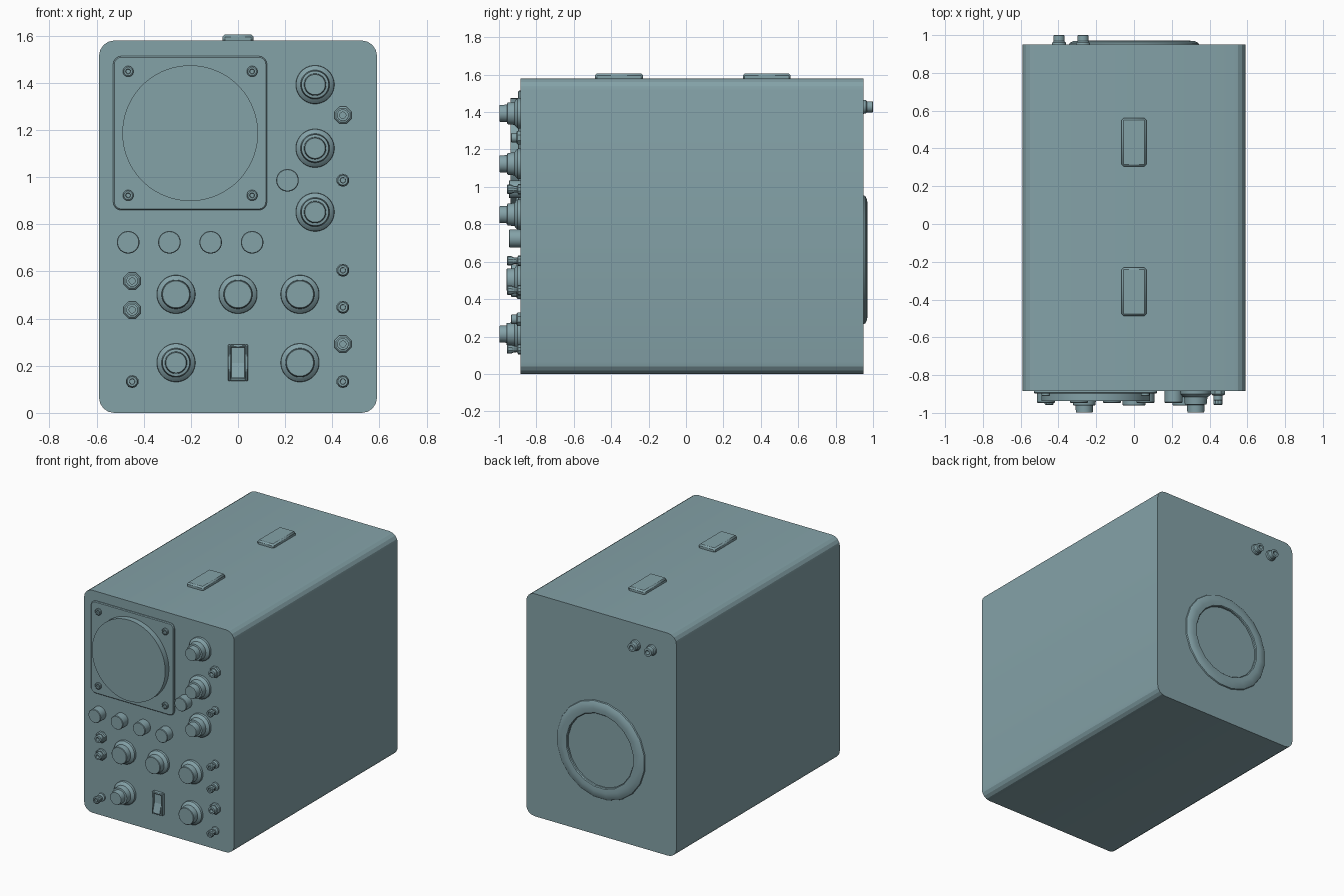
import bpy, bmesh, math

if "Cube" in bpy.data.objects:
    bpy.data.objects.remove(bpy.data.objects["Cube"])

FRONT, BACK = -0.885, 0.95

# One grey-green paint for everything
paint = bpy.data.materials.new("grey_green_paint")
paint.diffuse_color = (0.23, 0.36, 0.39, 1)
paint.use_nodes = True
paint.node_tree.nodes["Principled BSDF"].inputs["Base Color"].default_value = paint.diffuse_color


def finish(name, bm, bevel=0.0, segments=1, angle=30):
    bmesh.ops.recalc_face_normals(bm, faces=bm.faces)
    mesh = bpy.data.meshes.new(name)
    bm.to_mesh(mesh)
    bm.free()
    mesh.materials.append(paint)
    ob = bpy.data.objects.new(name, mesh)
    bpy.context.collection.objects.link(ob)
    bpy.ops.object.select_all(action='DESELECT')
    ob.select_set(True)
    bpy.context.view_layer.objects.active = ob
    bpy.ops.object.shade_smooth_by_angle(angle=math.radians(angle))
    if bevel:
        mod = ob.modifiers.new("Bevel", 'BEVEL')
        mod.width = bevel
        mod.segments = segments
        mod.limit_method = 'ANGLE'
        mod.angle_limit = math.radians(40)
    return ob


def lathe(name, x, z, profile, sides=24, y=FRONT, direction=-1, closed=False):
    """Turn (radius, distance) points about an axis along y."""
    bm = bmesh.new()
    rings = []
    for r, d in profile:
        rings.append([bm.verts.new((x + r * math.cos(2 * math.pi * (i + .5) / sides),
                                    y + direction * d,
                                    z + r * math.sin(2 * math.pi * (i + .5) / sides)))
                      for i in range(sides)])
    pairs = list(zip(rings, rings[1:]))
    if closed:
        pairs.append((rings[-1], rings[0]))
    for a, b in pairs:
        for i in range(sides):
            j = (i + 1) % sides
            bm.faces.new((a[i], a[j], b[j], b[i]))
    if not closed:
        bm.faces.new(rings[0])
        bm.faces.new(rings[-1])
    return finish(name, bm)


def plate(name, x0, x1, z0, z1, radius, y0, y1, bevel=0.0, steps=4, angle=30):
    """Rounded rectangle in xz, extruded from y0 to y1."""
    bm = bmesh.new()
    pts = []
    corners = [(x1 - radius, z1 - radius), (x0 + radius, z1 - radius),
               (x0 + radius, z0 + radius), (x1 - radius, z0 + radius)]
    for q, (cx, cz) in enumerate(corners):
        for k in range(steps + 1):
            a = math.pi / 2 * (q + k / steps)
            pts.append((cx + radius * math.cos(a), cz + radius * math.sin(a)))
    a, b = [[bm.verts.new((px, y, pz)) for px, pz in pts] for y in (y0, y1)]
    bm.faces.new(a)
    bm.faces.new(b)
    for i in range(len(pts)):
        j = (i + 1) % len(pts)
        bm.faces.new((a[i], a[j], b[j], b[i]))
    return finish(name, bm, bevel, angle=angle)


def box(name, x0, x1, y0, y1, z0, z1, bevel=0.0):
    bm = bmesh.new()
    bmesh.ops.create_cube(bm, size=1)
    for v in bm.verts:
        v.co = ((x0 + x1) / 2 + v.co.x * (x1 - x0),
                (y0 + y1) / 2 + v.co.y * (y1 - y0),
                (z0 + z1) / 2 + v.co.z * (z1 - z0))
    return finish(name, bm, bevel)


# Case
plate("case", -0.59, 0.59, 0, 1.58, 0.065, FRONT, BACK, angle=15)

# Screen bezel, round screen and corner screws
plate("screen_bezel", -0.53, 0.123, 0.86, 1.514, 0.035, FRONT + .005, FRONT - 0.012, 0.005)
lathe("screen", -0.203, 1.187, [(.288, 0), (.288, .053)], 64)
screw = [(.023, .005), (.023, .022), (.018, .026), (.011, .026), (.009, .018)]
for x in (-0.466, 0.06):
    for z in (0.923, 1.449):
        lathe("bezel_screw", x, z, screw, 16)

# Tall stepped knobs
tall = [(.082, 0), (.081, .016), (.069, .028), (.062, .032), (.058, .07),
        (.047, .072), (.045, .11), (.043, .113)]
for x, z in ((.327, 1.393), (.327, 1.123), (.327, .852), (-.263, .213)):
    lathe("tall_knob", x, z, tall, 32)

# Short knobs
short = [(.082, 0), (.081, .016), (.069, .028), (.062, .032), (.06, .072), (.057, .075)]
for x, z in ((-.263, .503), (0, .503), (.263, .503), (.263, .213)):
    lathe("short_knob", x, z, short, 32)

# Round buttons
for x, z in ((-.466, .724), (-.291, .724), (-.116, .724), (.06, .724), (.21, .987)):
    lathe("round_button", x, z, [(.048, 0), (.048, .058), (.045, .062)], 32)

# Input sockets: faceted nut and hollow barrel
for x, z in ((.445, 1.263), (.445, .292), (-.449, .56), (-.449, .437)):
    lathe("socket_nut", x, z, [(.039, 0), (.039, .016), (.032, .022)], 8)
    lathe("socket_barrel", x, z, [(.025, .015), (.025, .048), (.022, .05),
                                  (.013, .05), (.013, .025)], 16)

# Terminal posts: collar, waist and flared grip
for x, z in ((.445, .987), (.445, .605), (.445, .448), (.445, .133), (-.449, .133)):
    lathe("terminal_post", x, z, [(.028, 0), (.028, .012), (.017, .018), (.018, .035),
                                  (.025, .05), (.025, .068), (.021, .073),
                                  (.012, .073), (.011, .062)], 10)

# Power switch: frame of four bars and two-way rocker
for s in (-1, 1):
    box("switch_frame_side", *sorted((s * .03, s * .042)), FRONT - .025, FRONT + .005, .135, .29, .003)
    zc = .2125 + s * .0715
    box("switch_frame_end", -.032, .032, FRONT - .025, FRONT + .005, zc - .006, zc + .006, .003)
bm = bmesh.new()
section = [(.147, .034), (.2125, .014), (.278, .01), (.278, -.005), (.147, -.005)]
sides = [[bm.verts.new((x, FRONT - d, z)) for z, d in section] for x in (-.027, .027)]
for f in sides:
    bm.faces.new(f)
for i in range(5):
    j = (i + 1) % 5
    bm.faces.new((sides[0][i], sides[0][j], sides[1][j], sides[1][i]))
finish("switch_rocker", bm, angle=10)

# Handle pads on top
for y in (-0.358, 0.432):
    box("handle_pad", -.065, .065, y - .128, y + .128, 1.57, 1.606, .01)

# Rear fan ring and rear sockets
lathe("fan_ring", 0, .61, [(.35, -.005), (.345, .008), (.325, .018), (.295, .021),
                           (.265, .018), (.26, .012), (.26, -.005)], 20, BACK, 1, True)
for x in (-.397, -.27):
    lathe("rear_socket", x, 1.428, [(.038, 0), (.036, .012), (.03, .018), (.03, .048),
                                    (.027, .05), (.015, .05), (.015, .02)], 16, BACK, 1)
